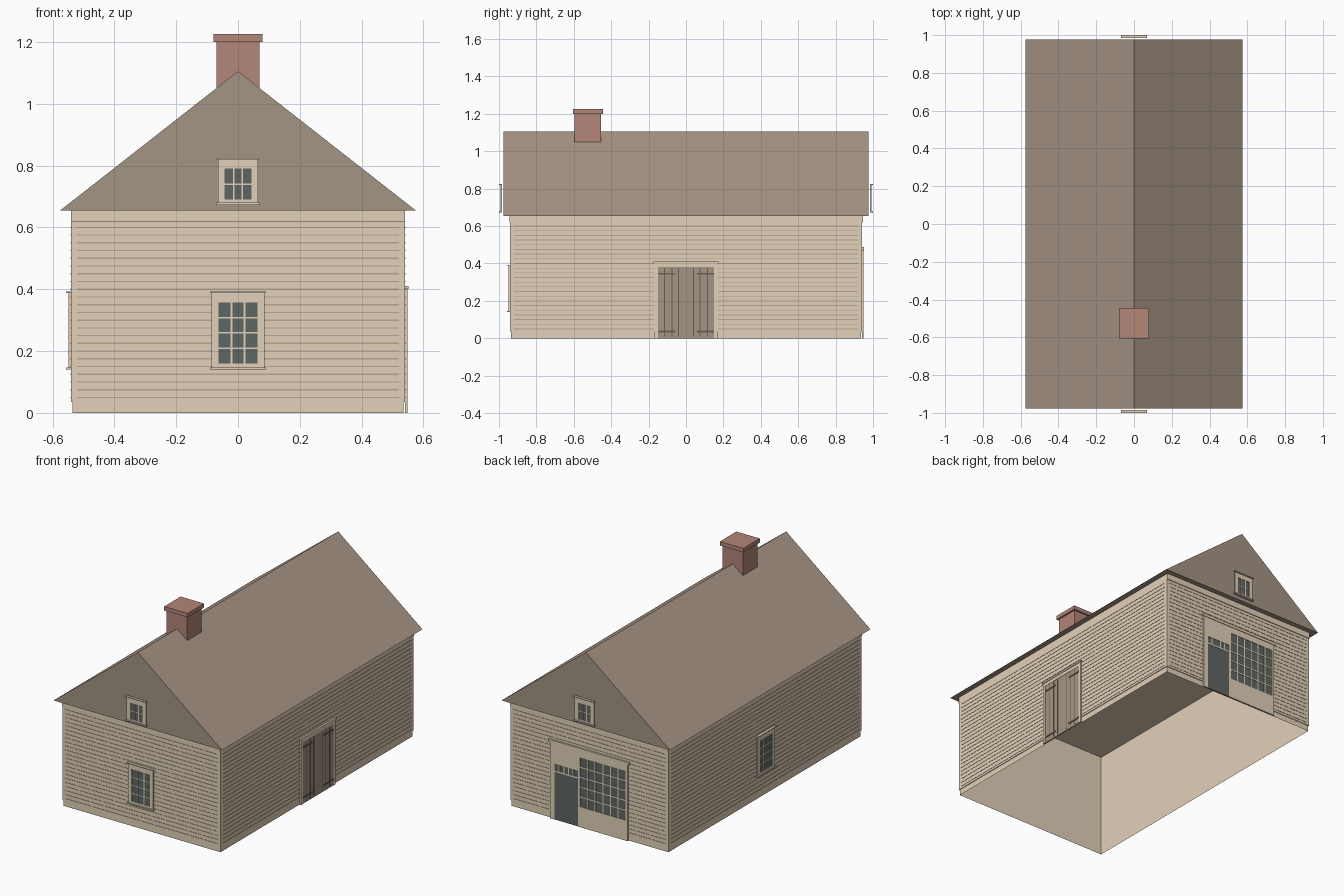
import bpy, bmesh
from mathutils import Matrix, Vector

cube = bpy.data.objects.get("Cube")
if cube:
    bpy.data.objects.remove(cube)


def material(name, rgb):
    linear = [((c / 255 + 0.055) / 1.055) ** 2.4 for c in rgb]
    mat = bpy.data.materials.new(name)
    mat.use_nodes = True
    mat.diffuse_color = (*linear, 1)
    bsdf = mat.node_tree.nodes["Principled BSDF"]
    bsdf.inputs["Base Color"].default_value = (*linear, 1)
    bsdf.inputs["Roughness"].default_value = 0.9
    return mat


SIDING = material("tan siding", (226, 209, 185))
SEAM = material("siding seam", (182, 167, 146))
ROOF = material("brown roof", (168, 150, 134))
WOOD = material("weathered wood", (164, 149, 132))
GLASS = material("dark glass", (95, 102, 99))
BRICK = material("red brick", (179, 134, 119))
IRON = material("dark iron", (104, 95, 85))

HALF_X, HALF_Y, EAVE = 0.54, 0.94, 0.655
RIDGE, ROOF_X, ROOF_Y = 1.105, 0.575, 0.977


def make(name, bm, *mats):
    bmesh.ops.recalc_face_normals(bm, faces=bm.faces)
    mesh = bpy.data.meshes.new(name)
    bm.to_mesh(mesh)
    bm.free()
    for mat in mats:
        mesh.materials.append(mat)
    obj = bpy.data.objects.new(name, mesh)
    bpy.context.collection.objects.link(obj)
    return obj


def add_box(bm, x, y, z):
    """Axis-aligned box from three (min, max) ranges."""
    ranges = (x, y, z)
    mid = Vector([(a + b) / 2 for a, b in ranges])
    size = [abs(b - a) for a, b in ranges]
    bmesh.ops.create_cube(bm, size=1, matrix=Matrix.Translation(mid) @ Matrix.Diagonal((*size, 1)))


class Side:
    """A vertical plane; boxes are given along it, up it and out of it."""

    def __init__(self, axis, sign, offset):
        self.axis, self.sign, self.offset = axis, sign, offset

    def box(self, bm, u, z, d):
        out = [self.sign * (self.offset + e) for e in d]
        add_box(bm, *((out, u, z) if self.axis == "x" else (u, out, z)))

    def part(self, name, mat, *boxes):
        bm = bmesh.new()
        for u, z, d in boxes:
            self.box(bm, u, z, d)
        return make(name, bm, mat)


front, back = Side("y", -1, HALF_Y), Side("y", 1, HALF_Y)
left, right = Side("x", 1, HALF_X), Side("x", -1, HALF_X)
front_gable, back_gable = Side("y", -1, 0.984), Side("y", 1, 0.984)

# Hollow wall shell with a ceiling and a slightly inset foot, open underneath
bm = bmesh.new()
rings = []
for z, inset in ((0, 0.004), (0.035, 0.004), (0.035, 0), (EAVE - 0.001, 0)):
    rings.append([bm.verts.new((sx * (HALF_X - inset), sy * (HALF_Y - inset), z))
                  for sx, sy in ((-1, -1), (1, -1), (1, 1), (-1, 1))])
for low, high in zip(rings, rings[1:]):
    for i in range(4):
        j = (i + 1) % 4
        bm.faces.new((low[i], low[j], high[j], high[i]))
bm.faces.new(rings[-1])
make("wall_shell", bm, SIDING)

# Clapboard seams and friezes
for name, side, half in (("front", front, HALF_X), ("back", back, HALF_X),
                         ("left", left, HALF_Y), ("right", right, HALF_Y)):
    reach = (0.02 - half, half - 0.02)
    seams = [(reach, (0.048 + 0.025 * i, 0.052 + 0.025 * i), (0.0005, 0.002)) for i in range(23)]
    side.part(name + "_clapboard_seams", SEAM, *seams)
    if side in (front, back):
        side.part(name + "_frieze", SIDING, ((-half, half), (0.618, EAVE), (0.0005, 0.005)))

# Solid gabled roof, weathered wood on the gable ends
bm = bmesh.new()
ends = [[bm.verts.new((x, y, z)) for x, z in ((-ROOF_X, EAVE), (ROOF_X, EAVE), (0, RIDGE))]
        for y in (-ROOF_Y, ROOF_Y)]
for end in ends:
    bm.faces.new(end).material_index = 1
for i in range(3):
    j = (i + 1) % 3
    bm.faces.new((ends[0][i], ends[0][j], ends[1][j], ends[1][i]))
make("roof", bm, ROOF, WOOD)

# Chimney with cap
bm = bmesh.new()
add_box(bm, (-0.07, 0.07), (-0.595, -0.455), (1.0, 1.2))
add_box(bm, (-0.08, 0.08), (-0.605, -0.445), (1.2, 1.225))
make("chimney", bm, BRICK)


def sash(name, side, u, z, columns, rows, bar=0.005):
    """Glass plate with a grid of glazing bars."""
    side.part(name + "_glass", GLASS, (u, z, (0.001, 0.005)))
    bars = []
    for i in range(1, columns):
        c = u[0] + (u[1] - u[0]) * i / columns
        bars.append(((c - bar / 2, c + bar / 2), z, (0.004, 0.007)))
    for i in range(1, rows):
        c = z[0] + (z[1] - z[0]) * i / rows
        bars.append((u, (c - bar / 2, c + bar / 2), (0.004, 0.007)))
    side.part(name + "_bars", SIDING, *bars)


def window(name, side, half, z, glass_half, glass_z, columns, rows, depth):
    sash(name, side, (-glass_half, glass_half), glass_z, columns, rows)
    d = (0.0005, depth)
    cap_depth = (0.0005, depth + 0.008)
    cap = (-half - 0.005, half + 0.005)
    side.part(name + "_casing", SIDING,
              ((-half, -glass_half), z, d), ((glass_half, half), z, d),
              ((-glass_half, glass_half), (z[0], glass_z[0]), d),
              ((-glass_half, glass_half), (glass_z[1], z[1]), d),
              (cap, (z[0] - 0.007, z[0]), cap_depth),
              (cap, (z[1], z[1] + 0.005), cap_depth))


# Windows; the attic pair stands just off the gables
for name, side in (("front_window", front), ("right_window", right)):
    window(name, side, 0.085, (0.147, 0.388), 0.063, (0.16, 0.357), 3, 4, 0.008)
for name, side in (("front_attic_window", front_gable), ("back_attic_window", back_gable)):
    window(name, side, 0.065, (0.68, 0.82), 0.043, (0.69, 0.79), 3, 2, 0.008)

# Double barn door on the left side
deep = (0.0005, 0.008)
left.part("barn_door_frame", SIDING, ((-0.17, -0.15), (0, 0.4), deep),
          ((0.15, 0.17), (0, 0.4), deep), ((-0.15, 0.15), (0.38, 0.4), deep),
          ((-0.175, 0.175), (0.4, 0.41), (0.0005, 0.012)))
left.part("barn_door_leaves", WOOD, ((-0.15, -0.001), (0, 0.38), (0.0005, 0.006)),
          ((0.001, 0.15), (0, 0.38), (0.0005, 0.006)))
grooves = [((s * c - 0.0015, s * c + 0.0015), (0.01, 0.375), (0.006, 0.007))
           for c in (0.04, 0.075, 0.115) for s in (-1, 1)]
left.part("barn_door_grooves", IRON, *grooves)
left.part("barn_door_hinges", IRON, *[(sorted((s * 0.06, s * 0.15)), (z, z + 0.01), (0.006, 0.009))
                                      for s in (-1, 1) for z in (0.032, 0.34)])

# Shop front on the back: pilasters, header, bulkhead, window and door
back.part("shop_front_frame", SIDING, ((0.235, 0.265), (0, 0.47), deep),
          ((0.06, 0.075), (0, 0.43), deep), ((-0.265, -0.25), (0, 0.47), deep),
          ((-0.25, 0.235), (0.43, 0.47), deep), ((0.075, 0.235), (0.345, 0.43), deep),
          ((-0.25, 0.06), (0, 0.125), deep), ((-0.275, 0.275), (0.47, 0.487), (0.0005, 0.012)))
sash("shop_window", back, (-0.25, 0.06), (0.125, 0.43), 6, 5, 0.007)
sash("shop_transom", back, (0.075, 0.235), (0.305, 0.345), 5, 1, 0.007)
back.part("shop_transom_rail", SIDING, ((0.075, 0.235), (0.295, 0.305), deep))
back.part("shop_door", GLASS, ((0.075, 0.235), (0, 0.295), (0.0005, 0.006)))
